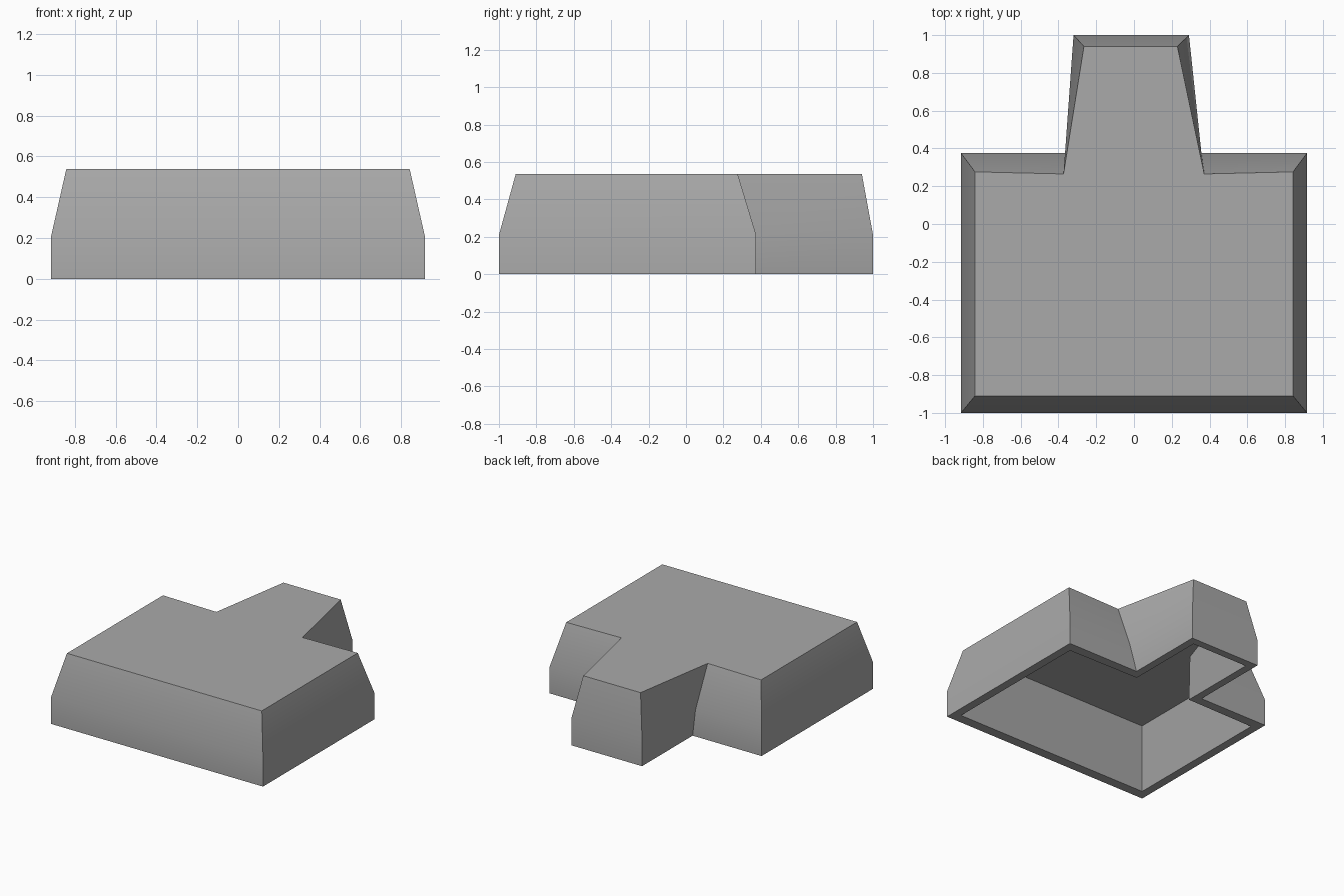
import bpy, bmesh

cube = bpy.data.objects.get("Cube")
if cube:
    bpy.data.objects.remove(cube, do_unlink=True)

# Plain grey material
grey = bpy.data.materials.new("grey")
grey.use_nodes = True
colour = (0.4, 0.4, 0.4, 1)
grey.diffuse_color = colour
grey.node_tree.nodes["Principled BSDF"].inputs["Base Color"].default_value = colour


def outline(side, front, back, notch, stem, end):
    """T-shaped outline, counter-clockwise; notch is (left x, right x, y), stem is (left x, right x)."""
    (notch_l, notch_r, notch_y), (stem_l, stem_r) = notch, stem
    return [(-side, front), (side, front), (side, back), (notch_r, notch_y),
            (stem_r, end), (stem_l, end), (notch_l, notch_y), (-side, back)]


# Rings run from the cavity ceiling down, round the rim and up to the top
STEM = (-.32, .291)
levels = [
    (.445, outline(.74, -.792, .18, (-.365, .34, .19), (-.155, .125), .82)),
    (0, outline(.85, -.922, .297, (-.26, .23, .305), (-.26, .23), .94)),
    (0, outline(.916, -1, .375, (-.32, .291, .375), STEM, 1)),
    (.21, outline(.916, -1, .375, (-.345, .357, .375), STEM, 1)),
    (.537, outline(.842, -.91, .276, (-.373, .372, .265), (-.265, .23), .94)),
]

# Skin the rings and close the ceiling and the top
bm = bmesh.new()
rings = [[bm.verts.new((x, y, z)) for x, y in ring] for z, ring in levels]
for a, b in zip(rings, rings[1:]):
    for i in range(len(a)):
        j = (i + 1) % len(a)
        bm.faces.new((a[i], a[j], b[j], b[i]))
bm.faces.new(rings[-1])
bm.faces.new(rings[0][::-1])
mesh = bpy.data.meshes.new("hollow_cap")
bm.to_mesh(mesh)
bm.free()
mesh.materials.append(grey)

cap = bpy.data.objects.new("hollow_cap", mesh)
bpy.context.collection.objects.link(cap)

# Soft shoulder, sharp corners
bpy.context.view_layer.objects.active = cap
cap.select_set(True)
bpy.ops.object.shade_smooth_by_angle(angle=.52)
